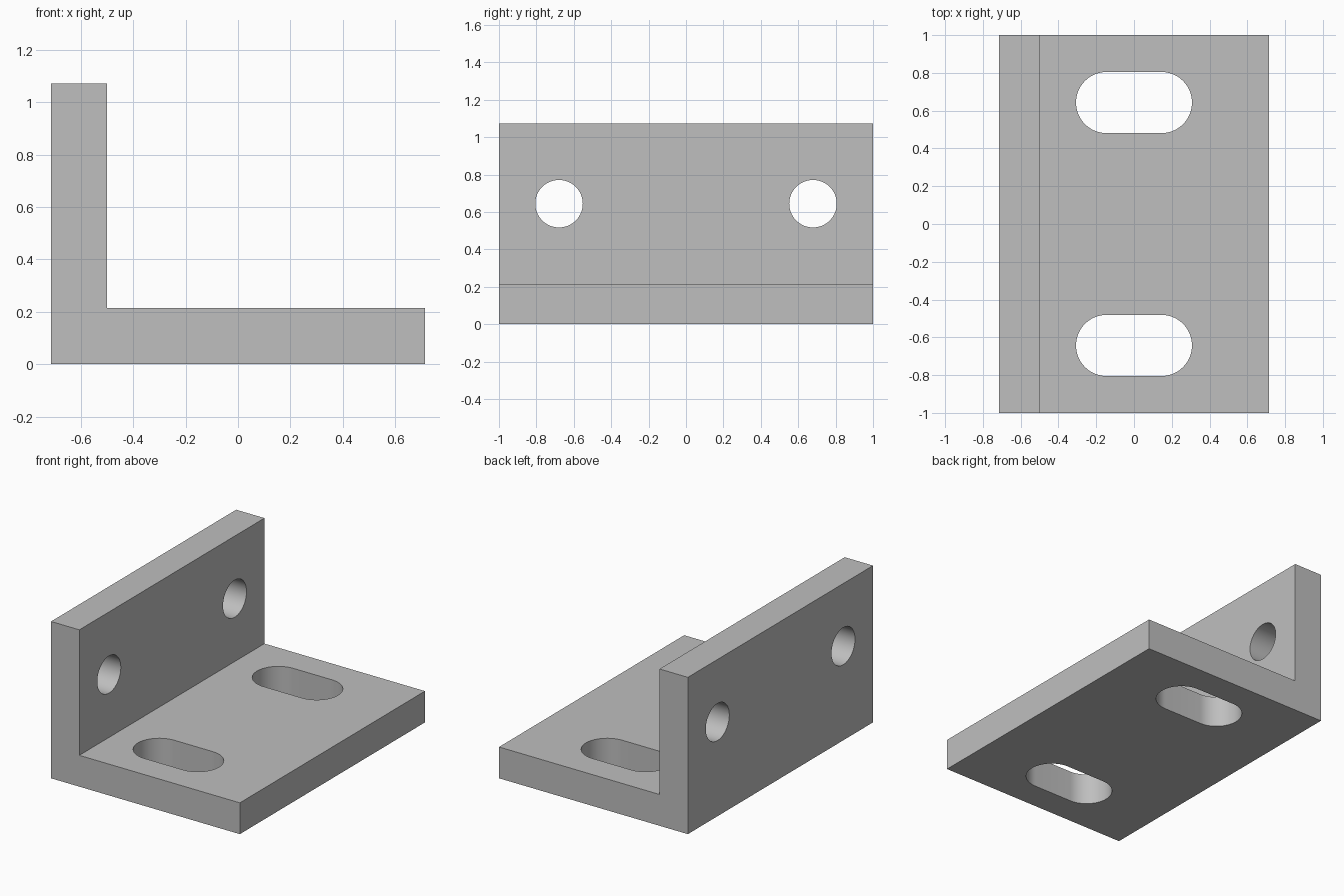
import bpy
import bmesh
import math
from mathutils import Matrix, Vector

cube = bpy.data.objects.get("Cube")
if cube:
    bpy.data.objects.remove(cube, do_unlink=True)

HALF_X, HEIGHT, THICK = 0.714, 1.072, 0.214

# Plain grey metal
grey = bpy.data.materials.new("grey metal")
grey.use_nodes = True
colour = (0.52, 0.52, 0.52, 1)
grey.diffuse_color = colour
grey.node_tree.nodes["Principled BSDF"].inputs["Base Color"].default_value = colour


def prism(name, outline, depth, matrix):
    """Extrude a flat outline by depth along its normal, then place it."""
    bm = bmesh.new()
    face = bm.faces.new([bm.verts.new((u, v, 0)) for u, v in outline])
    ext = bmesh.ops.extrude_face_region(bm, geom=[face])
    verts = [e for e in ext["geom"] if isinstance(e, bmesh.types.BMVert)]
    bmesh.ops.translate(bm, vec=Vector((0, 0, depth)), verts=verts)
    bm.transform(matrix)
    bmesh.ops.recalc_face_normals(bm, faces=bm.faces)
    mesh = bpy.data.meshes.new(name)
    bm.to_mesh(mesh)
    bm.free()
    mesh.materials.append(grey)
    obj = bpy.data.objects.new(name, mesh)
    bpy.context.collection.objects.link(obj)
    return obj


def rounded(radius, straight=0.0, steps=32):
    """Circle outline, stretched into a slot by half-length straight."""
    points = []
    for side in (1, -1):
        for i in range(steps + (1 if straight else 0)):
            a = math.pi * (i / steps - 0.5)
            points.append((side * (straight + radius * math.cos(a)),
                           side * radius * math.sin(a)))
    return points


# L-shaped bracket, extruded front to back
inner = THICK - HALF_X
profile = [(-HALF_X, 0), (HALF_X, 0), (HALF_X, THICK),
           (inner, THICK), (inner, HEIGHT), (-HALF_X, HEIGHT)]
bracket = prism("angle_bracket", profile, 2,
                Matrix.Translation((0, 1, 0)) @ Matrix.Rotation(math.pi / 2, 4, "X"))

# Base slots and wall bolt holes
cutters = []
for y in (-1, 1):
    cutters.append(prism("slot_cutter", rounded(0.162, 0.145), 0.5,
                         Matrix.Translation((0, y * 0.643, -0.1))))
    cutters.append(prism("bolt_hole_cutter", rounded(0.127), 0.5,
                         Matrix.Translation((-0.85, y * 0.679, 0.644))
                         @ Matrix.Rotation(math.pi / 2, 4, "Y")))

bpy.ops.object.select_all(action="DESELECT")
bracket.select_set(True)
bpy.context.view_layer.objects.active = bracket
for cutter in cutters:
    cutter.hide_render = True
    cut = bracket.modifiers.new("cut", "BOOLEAN")
    cut.operation = "DIFFERENCE"
    cut.solver = "EXACT"
    cut.object = cutter
    bpy.ops.object.modifier_apply(modifier=cut.name)
    bpy.data.objects.remove(cutter, do_unlink=True)

bpy.ops.object.shade_smooth_by_angle(angle=math.radians(30))
